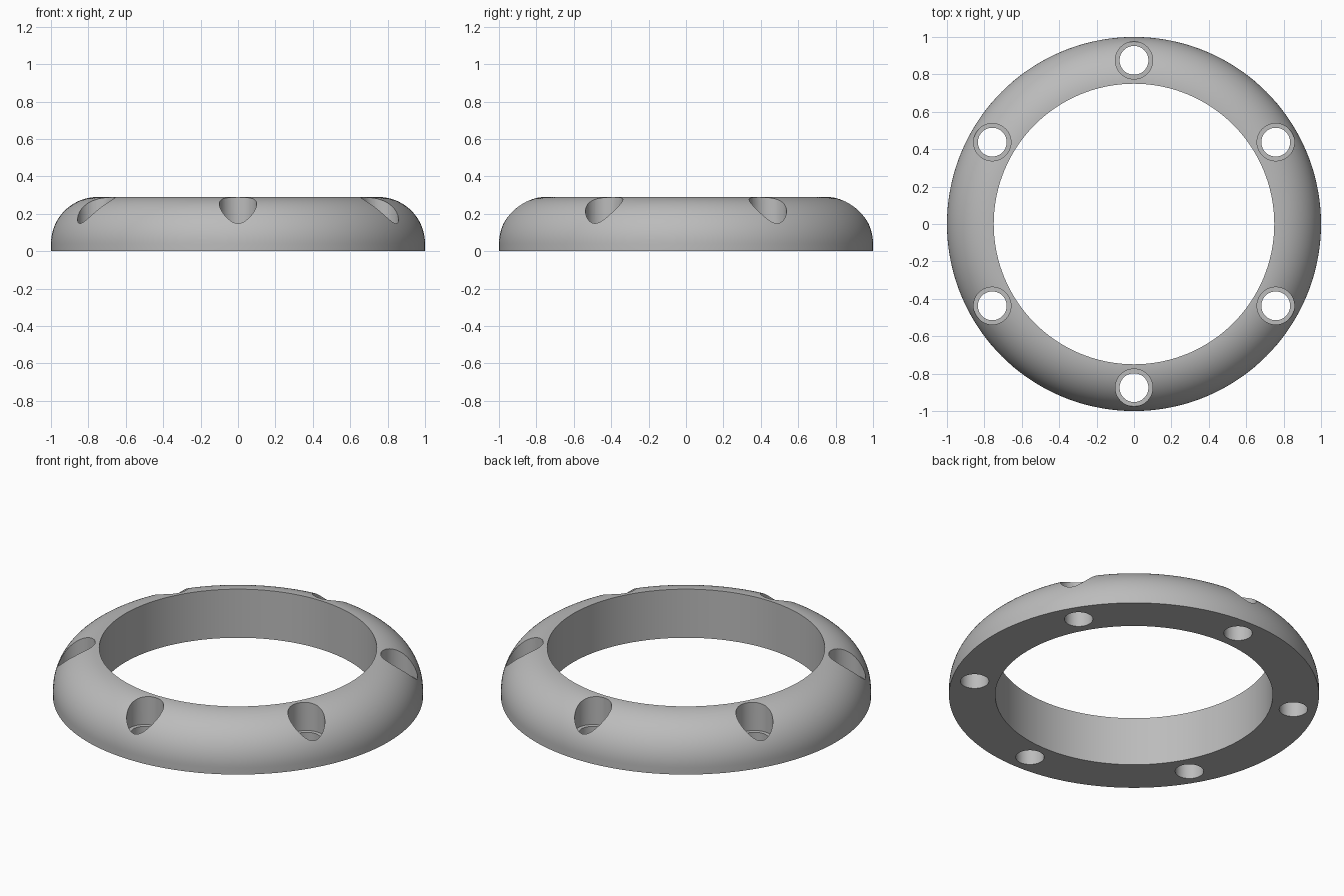
import bpy, bmesh
from math import sin, cos, pi, radians
from mathutils import Matrix

cube = bpy.data.objects.get("Cube")
if cube:
    bpy.data.objects.remove(cube)

INNER, OUTER, HEIGHT = 0.75, 1.0, 0.29
FILLET = OUTER - INNER
BOLT_RADIUS, HOLE, BORE, BORE_FLOOR = 0.875, 0.077, 0.1, 0.12


def lathe(name, profile, steps, closed):
    """Revolve a list of (radius, z) points around the z axis."""
    bm = bmesh.new()
    verts = [bm.verts.new((r, 0, z)) for r, z in profile]
    edges = [bm.edges.new(pair) for pair in zip(verts, verts[1:])]
    if closed:
        edges.append(bm.edges.new((verts[-1], verts[0])))
    bmesh.ops.spin(bm, geom=verts + edges, cent=(0, 0, 0), axis=(0, 0, 1),
                   angle=2 * pi, steps=steps, use_merge=True)
    bmesh.ops.remove_doubles(bm, verts=bm.verts, dist=1e-5)
    bmesh.ops.recalc_face_normals(bm, faces=bm.faces)
    mesh = bpy.data.meshes.new(name)
    bm.to_mesh(mesh)
    bm.free()
    obj = bpy.data.objects.new(name, mesh)
    bpy.context.collection.objects.link(obj)
    return obj


# Ring body: flat base, straight bore, rounded outer shoulder
shoulder = [(INNER + FILLET * cos(i * pi / 48), HEIGHT - FILLET + FILLET * sin(i * pi / 48))
            for i in range(25)]
ring = lathe("mounting_ring", [(INNER, 0), (OUTER, 0)] + shoulder, 144, True)

grey = bpy.data.materials.new("plain grey")
grey.use_nodes = True
colour = (0.5, 0.5, 0.5, 1)
grey.diffuse_color = colour
grey.node_tree.nodes["Principled BSDF"].inputs["Base Color"].default_value = colour
ring.data.materials.append(grey)

# Six counterbored bolt holes, starting at the back
bolt_profile = [(0, -0.1), (HOLE, -0.1), (HOLE, BORE_FLOOR),
                (BORE, BORE_FLOOR), (BORE, 0.5), (0, 0.5)]
cutters = []
for i in range(6):
    cutter = lathe("bolt_hole_cutter", bolt_profile, 48, False)
    cutter.data.transform(Matrix.Rotation(radians(90 + 60 * i), 4, "Z")
                          @ Matrix.Translation((BOLT_RADIUS, 0, 0)))
    cutter.hide_render = True
    cutters.append(cutter)
    cut = ring.modifiers.new("bolt_hole", "BOOLEAN")
    cut.operation, cut.solver, cut.object = "DIFFERENCE", "EXACT", cutter

# Bake the cuts, then smooth the curved faces and keep the rims crisp
depsgraph = bpy.context.evaluated_depsgraph_get()
cut_mesh = bpy.data.meshes.new_from_object(ring.evaluated_get(depsgraph))
ring.modifiers.clear()
ring.data = cut_mesh
for cutter in cutters:
    bpy.data.objects.remove(cutter)
bpy.ops.object.select_all(action="DESELECT")
ring.select_set(True)
bpy.context.view_layer.objects.active = ring
bpy.ops.object.shade_smooth_by_angle(angle=radians(25))
